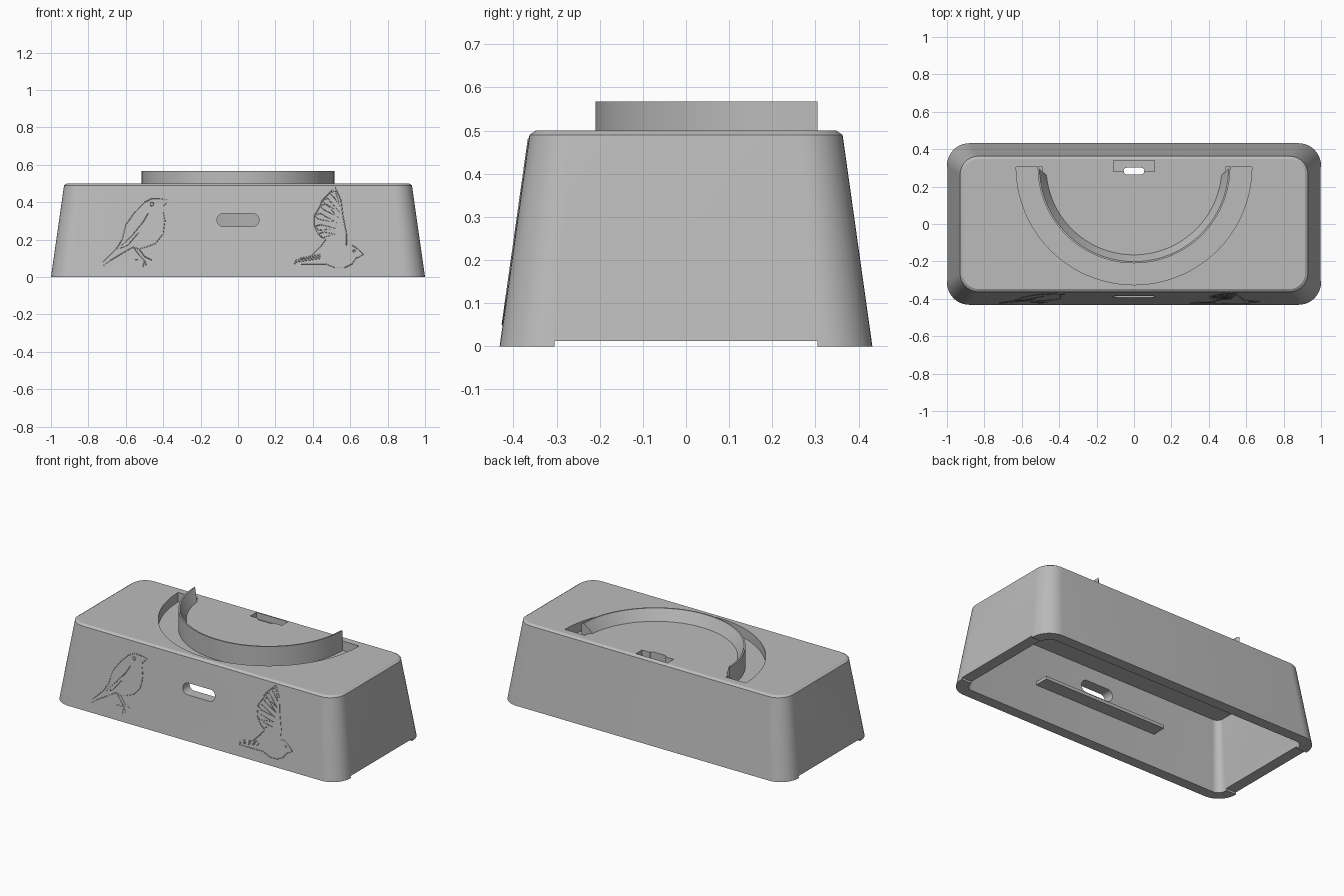
import bpy, bmesh, math
from mathutils import Vector

if "Cube" in bpy.data.objects:
    bpy.data.objects.remove(bpy.data.objects["Cube"], do_unlink=True)

GREY = (0.5, 0.5, 0.5, 1.0)
grey = bpy.data.materials.new("plain grey")
grey.use_nodes = True
grey.diffuse_color = GREY
grey.node_tree.nodes["Principled BSDF"].inputs["Base Color"].default_value = GREY

ARC_Y = 0.305          # centre line of the half-round cradle
RING_R = 0.515


def loft(name, loops, closed=False):
    """Skin a row of equal-length loops; cap the ends unless closed."""
    bm = bmesh.new()
    rows = [[bm.verts.new(p) for p in loop] for loop in loops]
    pairs = list(zip(rows, rows[1:]))
    if closed:
        pairs.append((rows[-1], rows[0]))
    else:
        bm.faces.new(rows[0])
        bm.faces.new(rows[-1])
    for low, high in pairs:
        for i in range(len(low)):
            j = (i + 1) % len(low)
            bm.faces.new((low[i], low[j], high[j], high[i]))
    bmesh.ops.recalc_face_normals(bm, faces=bm.faces)
    mesh = bpy.data.meshes.new(name)
    bm.to_mesh(mesh)
    bm.free()
    obj = bpy.data.objects.new(name, mesh)
    bpy.context.collection.objects.link(obj)
    mesh.materials.append(grey)
    return obj


def rounded(hx, hy, r, steps=10):
    """Rounded rectangle outline as 2D points."""
    pts = []
    for k, (sx, sy) in enumerate([(1, 1), (-1, 1), (-1, -1), (1, -1)]):
        for i in range(steps + 1):
            a = math.pi / 2 * (k + i / steps)
            pts.append((sx * (hx - r) + r * math.cos(a), sy * (hy - r) + r * math.sin(a)))
    return pts


def level(hx, hy, r, z):
    return [(x, y, z) for x, y in rounded(hx, hy, r)]


def half_ring(name, profile, mitre=False, steps=64):
    """Sweep an (r, z) profile around the front half circle."""
    loops = []
    for i in range(steps + 1):
        loop = []
        for r, z in profile:
            trim = max(0, RING_R - r) / r if mitre else 0
            a = math.pi + trim + (math.pi - 2 * trim) * i / steps
            loop.append((r * math.cos(a), ARC_Y + r * math.sin(a), z))
        loops.append(loop)
    return loft(name, loops)


def block(name, x, y, z):
    """Box from three (low, high) ranges."""
    return loft(name, [[(x[0], y[0], h), (x[1], y[0], h), (x[1], y[1], h), (x[0], y[1], h)] for h in z])


def smooth(obj):
    bpy.ops.object.select_all(action='DESELECT')
    obj.select_set(True)
    bpy.context.view_layer.objects.active = obj
    bpy.ops.object.shade_smooth_by_angle(angle=math.radians(25))


# Hollow tapered body: outer skin, rolled through the bottom rim into the cavity
body = loft("body", [
    level(0.87, 0.305, 0.04, 0.42),
    level(0.93, 0.365, 0.05, 0),
    level(1.0, 0.432, 0.12, 0),
    level(0.93, 0.363, 0.10, 0.49),
    level(0.915, 0.348, 0.085, 0.5),
])

# Cutters: curved trough, rear pocket and cable hole, front window, foot notch
cutters = [
    half_ring("trough_cutter", [(0.49, 0.44), (0.63, 0.44), (0.63, 0.6), (0.49, 0.6)]),
    block("pocket_cutter", (-0.11, 0.11), (0.28, 0.34), (0.46, 0.6)),
    loft("cable_hole_cutter", [[(x, y + 0.283, z) for x, y in rounded(0.055, 0.018, 0.017)] for z in (0.3, 0.7)]),
    loft("window_cutter", [[(x, y, z + 0.305) for x, z in rounded(0.112, 0.035, 0.034)] for y in (-0.6, -0.25)]),
    block("foot_notch_cutter", (-2, 2), (-0.305, 0.305), (-0.1, 0.012)),
]
for cutter in cutters:
    mod = body.modifiers.new("cut", 'BOOLEAN')
    mod.object = cutter
    mod.solver = 'EXACT'
    bpy.context.view_layer.objects.active = body
    bpy.ops.object.modifier_apply(modifier=mod.name)
    bpy.data.objects.remove(cutter, do_unlink=True)
smooth(body)

# Half-round cradle lip with a sloping inner face
lip = half_ring("cradle_lip", [(0.47, 0.44), (RING_R, 0.44), (RING_R, 0.567), (0.506, 0.567), (0.47, 0.5)], mitre=True)
smooth(lip)

# Ledge inside the cavity behind the front wall
block("inner_ledge", (-0.43, 0.43), (-0.37, -0.25), (0.19, 0.21))


def line_art(name, left, strokes):
    """Fine lines lying on the sloping front wall; points are in hundredths."""
    curve = bpy.data.curves.new(name, 'CURVE')
    curve.dimensions = '3D'
    curve.bevel_depth = 0.0025
    curve.bevel_resolution = 0
    for pts, cyclic in strokes:
        spline = curve.splines.new('POLY')
        spline.points.add(len(pts) - 1)
        spline.use_cyclic_u = cyclic
        for point, (u, v) in zip(spline.points, pts):
            z = 0.04 + v / 100
            point.co = (left + u / 100, -0.432 + z * 0.069 / 0.49, z, 1)
    curve.materials.append(grey)
    obj = bpy.data.objects.new(name, curve)
    bpy.context.collection.objects.link(obj)
    bpy.ops.object.select_all(action='DESELECT')
    obj.select_set(True)
    bpy.context.view_layer.objects.active = obj
    bpy.ops.object.convert(target='MESH')


def ring(u, v, r):
    return [(u + r * math.cos(i * math.pi / 4), v + r * math.sin(i * math.pi / 4)) for i in range(8)]


# Perched bird: outline, wing, legs, eye
perched = [(36, 41 - 4), (31, 38), (27, 38), (23, 36), (18, 31), (13, 24), (11, 16), (8, 11), (1, 4), (1, 2),
           (5, 5), (10, 8), (17, 12), (20, 11), (24, 12), (29, 14), (33, 19), (34, 26), (33, 31), (33, 34)]
line_art("perched_bird", -0.73, [
    (perched, True),
    ([(25, 30), (22, 25), (17, 19), (9, 11), (14, 13), (20, 20)], False),
    ([(17, 12), (20, 8), (23, 5), (22, 1)], False),
    ([(20, 11), (23, 7), (27, 5)], False),
    ([(18, 5), (23, 5), (24, 2)], False),
    (ring(27, 35, 1), True),
])

# Flying bird: outline whose raised wing is split into feathers
tips = [(13, 19), (11, 23), (11, 29), (14, 34), (15, 37), (19, 41)]
flying = [(22, 44), (25, 37), (26, 29), (28, 19), (28, 13), (31, 13), (34, 11), (37, 8), (33, 6), (31, 3), (27, 1),
          (22, 1), (17, 3), (9, 3), (0, 3), (1, 5), (9, 7), (14, 12), (17, 16)]
feathers = []
for i, (u, v) in enumerate(tips):
    root = (22 + i / 2, 19 + 3 * i)
    feathers.append(([(u, v), (u + 3, v + 1), root, (u + 2, v - 2), (u, v)], False))
tail = [([(1 + i, 4 + i), (14, 6 + i)], False) for i in range(3)]
line_art("flying_bird", 0.30, [(flying + tips, True), (ring(32, 10, 0.6), True)] + feathers + tail)
